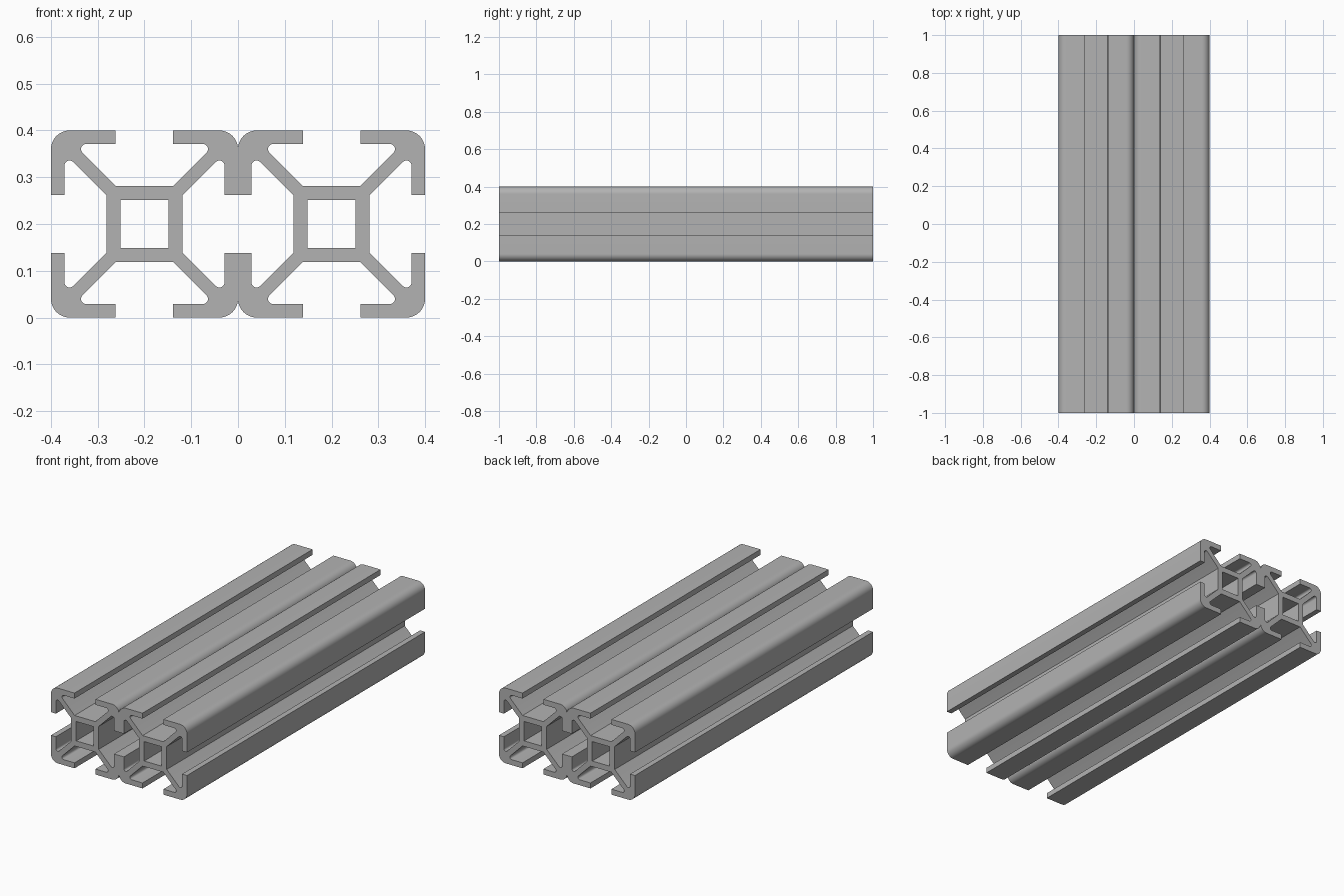
import bpy
import bmesh
from math import cos, sin, radians, sqrt

cube = bpy.data.objects.get("Cube")
if cube:
    bpy.data.objects.remove(cube, do_unlink=True)

# Section dimensions
HALF = 0.2        # half width of one square section
LENGTH = 2.0
LIP = 0.171       # inner face of the lips
SLOT = 0.0615     # half width of the slot opening
HUB = 0.081       # outer half width of the hollow hub
BORE = 0.0515     # half width of the square bore
ARM = 0.02        # diagonal arm offset
CORNER = 0.04     # outer corner radius
FILLET = 0.0108   # slot pocket radius


def arc(cx, cz, r, start, end, steps):
    angles = [radians(start + (end - start) * i / steps) for i in range(steps + 1)]
    return [(cx + r * cos(a), cz + r * sin(a)) for a in angles]


# One side of a corner: hub, arm, pocket fillet, lip, half of the round corner
pocket_x = LIP - ARM - FILLET * (1 + sqrt(2))
side = [(0, HUB), (HUB - ARM, HUB)]
side += arc(pocket_x, LIP - FILLET, FILLET, -45, 90, 9)
side += [(SLOT, LIP), (SLOT, HALF)]
side += arc(HALF - CORNER, HALF - CORNER, CORNER, 90, 45, 6)

# Whole corner, then the upper half of a section around its bore
corner = side + [(z, x) for x, z in reversed(side[:-1])]
bore = [(BORE, 0), (BORE, BORE), (-BORE, BORE), (-BORE, 0)]
outline = corner + bore + [(-x, z) for x, z in reversed(corner[1:])]

# Extrude the quarter profile along the length
bm = bmesh.new()
verts = [bm.verts.new((x + HALF, -LENGTH / 2, z)) for x, z in outline]
face = bm.faces.new(verts)
ext = bmesh.ops.extrude_face_region(bm, geom=[face], use_keep_orig=True)
moved = [g for g in ext["geom"] if isinstance(g, bmesh.types.BMVert)]
bmesh.ops.translate(bm, verts=moved, vec=(0, LENGTH, 0))
bmesh.ops.recalc_face_normals(bm, faces=bm.faces)

# Open the walls on the two symmetry planes
seams = [f for f in bm.faces
         if all(abs(v.co.x) < 1e-5 for v in f.verts)
         or all(abs(v.co.z) < 1e-5 for v in f.verts)]
bmesh.ops.delete(bm, geom=seams, context="FACES_ONLY")
mesh = bpy.data.meshes.new("slotted_rail")
bm.to_mesh(mesh)
bm.free()

rail = bpy.data.objects.new("slotted_rail", mesh)
rail.location.z = HALF
bpy.context.collection.objects.link(rail)

# Aluminium colour
mat = bpy.data.materials.new("aluminium_grey")
mat.use_nodes = True
colour = (0.45, 0.45, 0.45, 1)
mat.diffuse_color = colour
mat.node_tree.nodes["Principled BSDF"].inputs["Base Color"].default_value = colour
mesh.materials.append(mat)

# Mirror to the full double section
mirror = rail.modifiers.new("mirror", "MIRROR")
mirror.use_axis = (True, False, True)
mirror.merge_threshold = 0.0001
bpy.ops.object.select_all(action="DESELECT")
rail.select_set(True)
bpy.context.view_layer.objects.active = rail
bpy.ops.object.modifier_apply(modifier=mirror.name)
bpy.ops.object.shade_smooth_by_angle(angle=radians(30))
